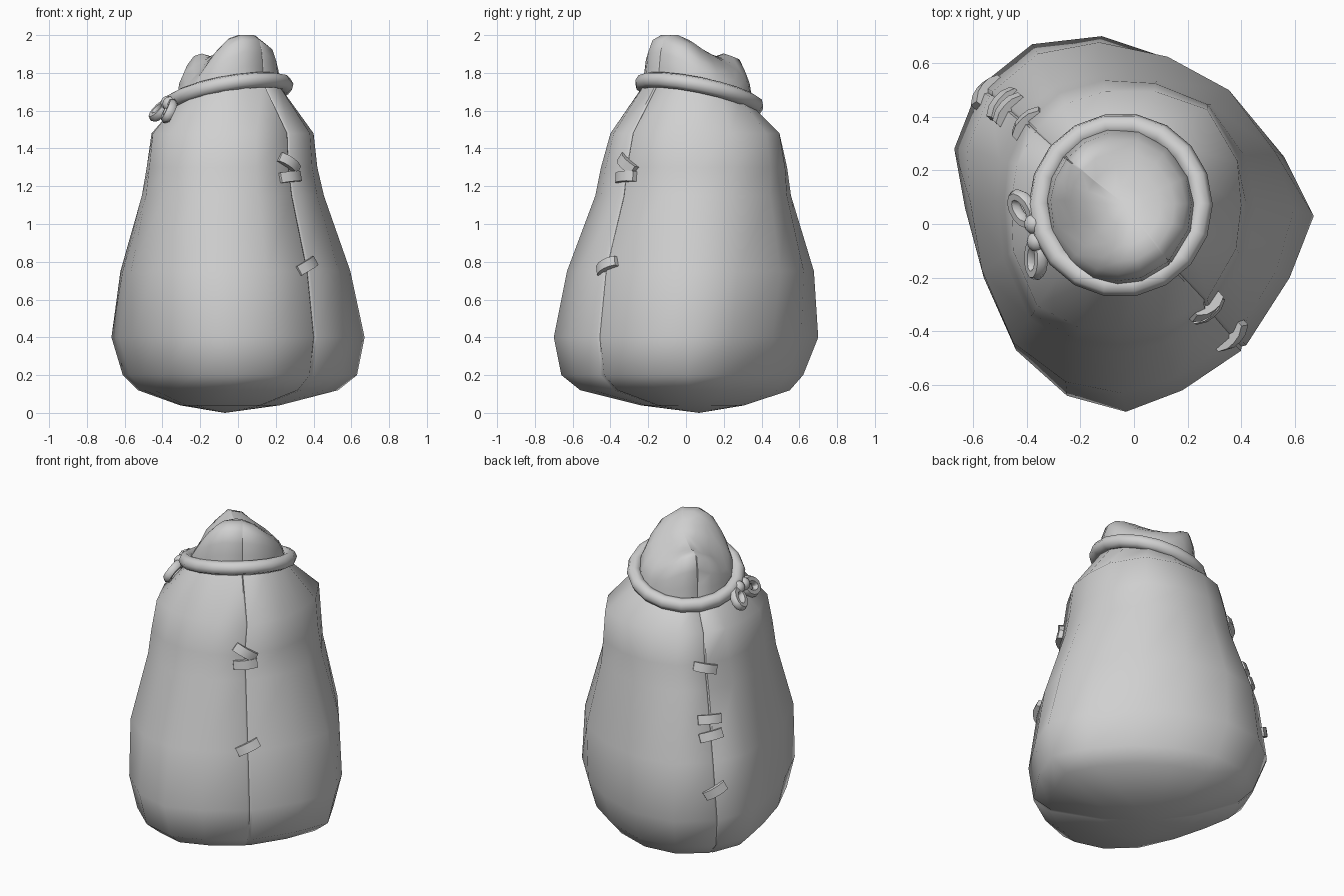
import bpy, bmesh, math
from mathutils import Vector, Matrix

if "Cube" in bpy.data.objects:
    bpy.data.objects.remove(bpy.data.objects["Cube"])

cloth = bpy.data.materials.new("plain grey")
cloth.diffuse_color = (0.63, 0.63, 0.63, 1)
cloth.use_nodes = True
cloth.node_tree.nodes["Principled BSDF"].inputs["Base Color"].default_value = cloth.diffuse_color


def finish(name, bm, angle=60):
    bmesh.ops.recalc_face_normals(bm, faces=bm.faces)
    me = bpy.data.meshes.new(name)
    bm.to_mesh(me)
    bm.free()
    me.materials.append(cloth)
    ob = bpy.data.objects.new(name, me)
    bpy.context.collection.objects.link(ob)
    bpy.ops.object.select_all(action='DESELECT')
    ob.select_set(True)
    bpy.context.view_layer.objects.active = ob
    bpy.ops.object.shade_smooth_by_angle(angle=math.radians(angle))
    return ob


def loft(name, rings, closed=False, caps=(None, None), angle=60):
    """Skin a list of rings; caps are optional pole points."""
    bm = bmesh.new()
    vs = [[bm.verts.new(p) for p in r] for r in rings]
    n = len(vs[0])
    for k in range(len(vs) - (not closed)):
        a, b = vs[k], vs[(k + 1) % len(vs)]
        for i in range(n):
            j = (i + 1) % n
            bm.faces.new((a[i], a[j], b[j], b[i]))
    for cap, ring in zip(caps, (vs[0], vs[-1])):
        if cap is not None:
            c = bm.verts.new(cap)
            for i in range(n):
                bm.faces.new((ring[i], ring[(i + 1) % n], c))
    return finish(name, bm, angle)


def tube(name, path, normal, radius, sides=8):
    """Closed tube around a planar loop."""
    rings, n = [], len(path)
    for i, p in enumerate(path):
        t = (path[(i + 1) % n] - path[i - 1]).normalized()
        side = t.cross(normal).normalized()
        rings.append([p + radius * (math.cos(a) * side + math.sin(a) * normal)
                      for a in (math.tau * k / sides for k in range(sides))])
    return loft(name, rings, closed=True)


# Sack footprint, counter-clockwise; the two seam corners are at SEAMS
OUTLINE = [(.41, -.465), (.58, -.2), (.67, .03), (.56, .25), (.37, .46), (.15, .61),
           (-.12, .70), (-.38, .67), (-.58, .51), (-.67, .28), (-.63, .06), (-.56, -.2),
           (-.44, -.47), (-.25, -.64), (-.03, -.70), (.18, -.62)]
SEAMS = (0, 8)
# z, xmin, xmax, ymin, ymax, roundness
LEVELS = [(.04, -.31, .22, -.24, .31, .2), (.12, -.53, .53, -.56, .55, 0), (.2, -.61, .63, -.66, .62, 0),
          (.4, -.67, .67, -.70, .70, 0), (.75, -.635, .595, -.63, .68, .35),
          (1.15, -.52, .455, -.48, .56, .65), (1.3, -.49, .42, -.45, .54, .8),
          (1.48, -.46, .40, -.40, .50, .95), (1.67, -.33, .23, -.23, .36, 1)]


def tilt(x, y):
    """Height offset of the slanted neck."""
    return .17 * (x + .05) - .2 * (y - .07)


def section(level):
    z, x0, x1, y0, y1, rnd = level
    pts = []
    for x, y in OUTLINE:
        u = Vector((x / .67, y / .70))
        r = u.normalized()
        s = 2 * r.x * r.y
        if z < 1.6:                      # fuller across the seam plane
            r *= 1 + (.11 if s > 0 else .03) * s * s
        u = u.lerp(r, rnd)
        px, py = (x0 + x1) / 2 + u.x * (x1 - x0) / 2, (y0 + y1) / 2 + u.y * (y1 - y0) / 2
        pts.append(Vector((px, py, z + (tilt(px, py) if z > 1.6 else 0))))
    return pts


def grooved(pts, depth=.012):
    """Turn each seam corner into a narrow groove."""
    centre = sum(pts, Vector()) / len(pts)
    out, n = [], len(pts)
    for i, p in enumerate(pts):
        if i in SEAMS:
            out += [p.lerp(pts[i - 1], .05), p + (centre - p).normalized() * depth,
                    p.lerp(pts[(i + 1) % n], .05)]
        else:
            out.append(p)
    return out


# Body of the sack
loft("sack_body", [grooved(section(l)) for l in LEVELS], caps=((-.07, .07, 0), None))


# Gathered mouth: slumped, folded cloth above the tie
def bump(x, y, cx, cy, r):
    return math.exp(-((x - cx) ** 2 + (y - cy) ** 2) / r ** 2)


def fold(x, y):
    q = (x + y + .03) / 1.414            # falls away on both sides of the seam
    z = (1.91 + .05 * x - .14 * y - 1.3 * q * q + .10 * bump(x, y, .04, -.10, .2)
         + .08 * bump(x, y, -.22, .27, .08) - .13 * bump(x, y, -.28, -.06, .15))
    return min(z, 2.0)


mouth = []
neck = section(LEVELS[-1])
mid = Vector((-.03, .07, 0))
for s, f in ((1, 0), (.97, .35), (.94, .65), (.86, .9), (.7, 1), (.5, 1), (.25, 1)):
    ring = []
    for p in neck:
        x, y = mid.x + (p.x - mid.x) * s, mid.y + (p.y - mid.y) * s
        ring.append(Vector((x, y, p.z * (1 - f) + fold(x, y) * f)))
    mouth.append(grooved(ring, .006 * s))
loft("gathered_mouth", mouth, caps=(None, (mid.x, mid.y, fold(mid.x, mid.y))))

# Rope around the neck
up = Vector((-.17, .2, 1)).normalized()
path = []
for i in range(18):
    a = math.tau * i / 18
    x, y = -.05 + .302 * math.cos(a), .07 + .302 * math.sin(a)
    path.append(Vector((x, y, 1.685 + tilt(x, y))))
tube("neck_rope", path, up, .042)

# Bow: two knots and two drooping loops
for name, pos in (("knot_back", (-.37, 0, 1.64)), ("knot_front", (-.36, -.065, 1.635))):
    bm = bmesh.new()
    bmesh.ops.create_uvsphere(bm, u_segments=12, v_segments=8, radius=.04,
                              matrix=Matrix.Translation(pos))
    finish(name, bm)
for name, a, b in (("bow_loop_back", (-.38, .01, 1.62), (-.445, .10, 1.58)),
                   ("bow_loop_front", (-.36, -.07, 1.62), (-.37, -.185, 1.575))):
    a, b = Vector(a), Vector(b)
    along = (b - a) / 2
    across = along.cross(Vector((-.9, 0, .5))).normalized() * .042
    path = [(a + b) / 2 + along * math.cos(t) + across * math.sin(t)
            for t in (math.tau * i / 12 for i in range(12))]
    tube(name, path, along.cross(across).normalized(), .025, 6)


# Stitches across the seams
def seam_point(z, seam):
    for lo, hi in zip(LEVELS, LEVELS[1:]):
        if lo[0] <= z <= hi[0]:
            return section(lo)[seam].lerp(section(hi)[seam], (z - lo[0]) / (hi[0] - lo[0]))


def stitch(name, z, seam, roll):
    p = seam_point(z, seam)
    slope = (seam_point(z + .05, seam) - seam_point(z - .05, seam)).normalized()
    side = Vector((-p.y, p.x, 0)).normalized()
    out = side.cross(slope).normalized()
    turn = Matrix.Rotation(roll, 3, out)
    u, v = turn @ side, turn @ slope
    rings = []
    for d, drop in ((-.07, -.018), (-.035, 0), (0, .004), (.035, 0), (.07, -.018)):
        rings.append([p + u * d + v * h + out * (drop + t)
                      for h, t in ((-.027, -.018), (.027, -.018), (.027, .02), (-.027, .02))])
    ends = [sum(r, Vector()) / 4 for r in (rings[0], rings[-1])]
    loft(name, rings, caps=ends, angle=45)


for i, (z, seam, deg) in enumerate(((.78, 0, 24), (1.25, 0, 4), (1.32, 0, -32),
                                    (.58, 8, 26), (.9, 8, 10), (.99, 8, 0), (1.28, 8, -14))):
    stitch(f"stitch_{i + 1}", z, seam, math.radians(deg))
